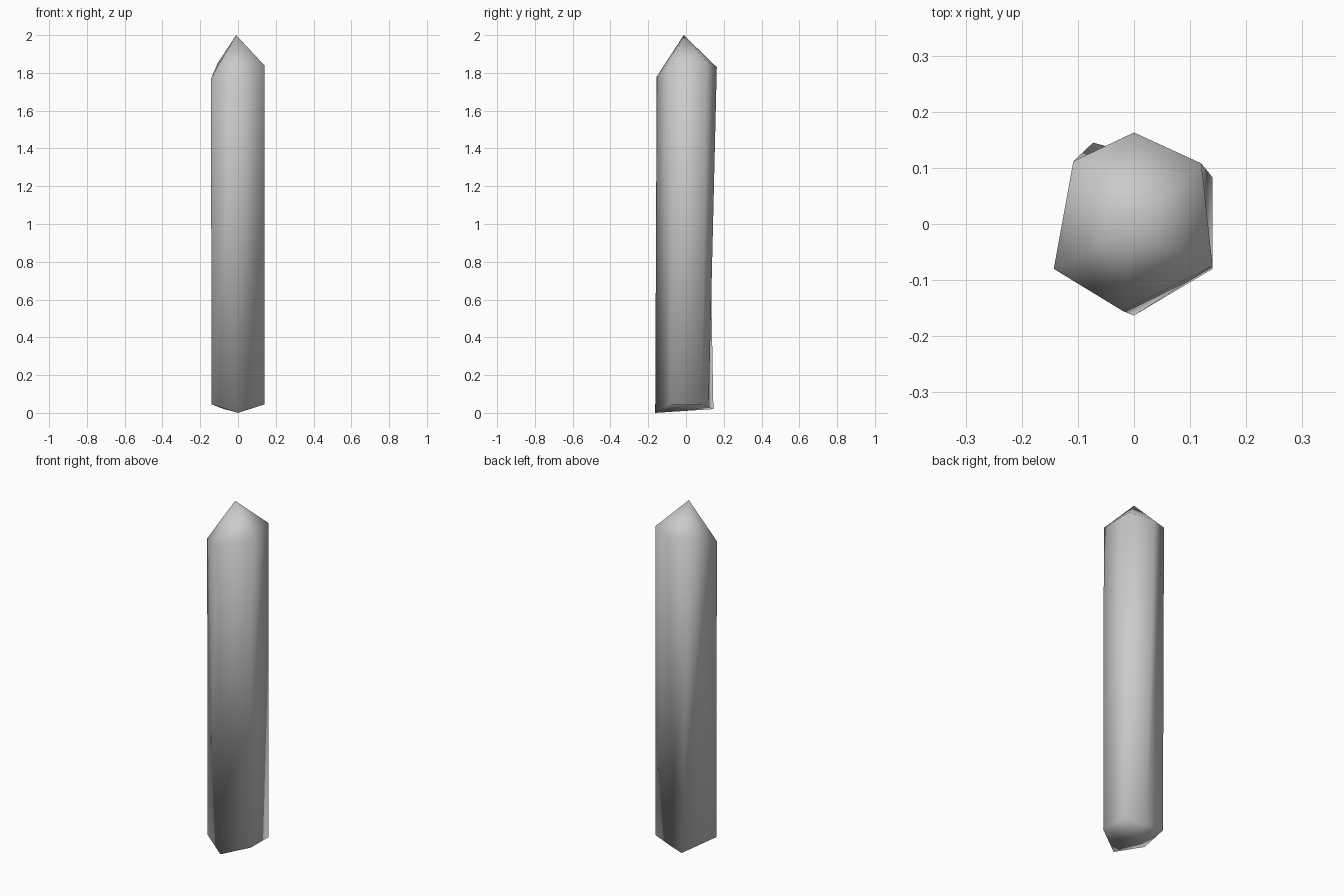
import bpy
import bmesh

cube = bpy.data.objects.get("Cube")
if cube:
    bpy.data.objects.remove(cube, do_unlink=True)

# Stone colour
stone = bpy.data.materials.new("grey stone")
stone.use_nodes = True
colour = (0.6, 0.6, 0.6, 1.0)
stone.diffuse_color = colour
stone.node_tree.nodes["Principled BSDF"].inputs["Base Color"].default_value = colour

# Uneven six-sided outlines at the foot and the shoulder, with the two end points
foot = [(0, -0.163, 0), (0.14, -0.08, 0.045), (0.14, 0.083, 0.045),
        (0.02, 0.12, 0.03), (-0.073, 0.145, 0.02), (-0.14, -0.08, 0.045)]
shoulder = [(-0.02, -0.155, 1.78), (0.14, -0.075, 1.84), (0.12, 0.108, 1.86),
            (0, 0.163, 1.83), (-0.108, 0.112, 1.85), (-0.143, -0.08, 1.77)]
tip = (-0.01, -0.012, 2.0)
base = (-0.035, -0.01, 0.01)

# Crystal: six long sides, a pointed top and a shallow faceted underside
bm = bmesh.new()
low = [bm.verts.new(p) for p in foot]
high = [bm.verts.new(p) for p in shoulder]
top, bottom = bm.verts.new(tip), bm.verts.new(base)
for i in range(len(low)):
    j = (i + 1) % len(low)
    bm.faces.new((low[i], low[j], high[j], high[i]))
    bm.faces.new((high[i], high[j], top))
    bm.faces.new((low[j], low[i], bottom))
bmesh.ops.recalc_face_normals(bm, faces=bm.faces)
for face in bm.faces:
    face.smooth = True

mesh = bpy.data.meshes.new("crystal")
bm.to_mesh(mesh)
bm.free()
mesh.materials.append(stone)
crystal = bpy.data.objects.new("crystal", mesh)
bpy.context.collection.objects.link(crystal)
